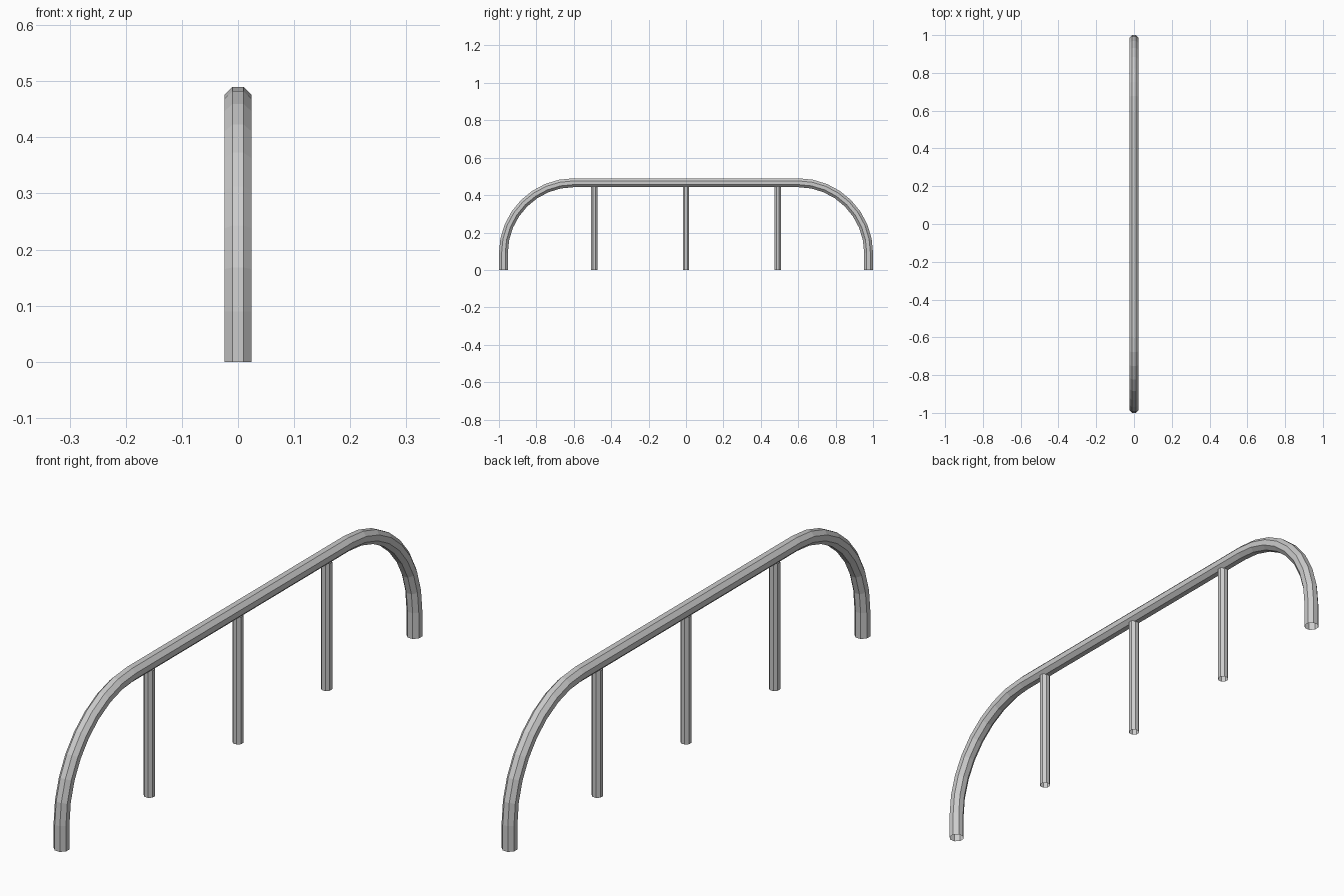
import bpy, bmesh
from math import sin, cos, pi
from mathutils import Vector

if "Cube" in bpy.data.objects:
    bpy.data.objects.remove(bpy.data.objects["Cube"])

SIDES = 8


def tube(name, path, apothem):
    """Open octagonal tube; path holds (y, z, angle of outward normal in the yz plane)."""
    r = apothem / cos(pi / SIDES)
    bm = bmesh.new()
    rings = []
    for y, z, t in path:
        normal = Vector((0, cos(t), sin(t)))
        ring = []
        for i in range(SIDES):
            a = 2 * pi * (i + 0.5) / SIDES
            ring.append(bm.verts.new(Vector((r * cos(a), y, z)) + normal * r * sin(a)))
        rings.append(ring)
    for a, b in zip(rings, rings[1:]):
        for i in range(SIDES):
            j = (i + 1) % SIDES
            bm.faces.new((a[i], a[j], b[j], b[i]))
    bmesh.ops.recalc_face_normals(bm, faces=bm.faces)
    mesh = bpy.data.meshes.new(name)
    bm.to_mesh(mesh)
    bm.free()
    ob = bpy.data.objects.new(name, mesh)
    bpy.context.collection.objects.link(ob)
    return ob


# Bent rail: vertical foot, quarter bend, straight top, mirrored bend and foot
AP, BEND, CY, CZ, SEGS = 0.0238, 0.3762, 0.6, 0.09, 8
half = [(CY + BEND, 0, 0)]
for i in range(SEGS + 1):
    t = pi / 2 * i / SEGS
    half.append((CY + BEND * cos(t), CZ + BEND * sin(t), t))
path = half + [(-y, z, pi - t) for y, z, t in reversed(half)]
tube("bent_rail", path, AP)

# Three upright posts under the rail
for label, y in (("front", -0.49), ("middle", 0), ("back", 0.49)):
    tube(label + "_post", [(y, 0, 0), (y, CZ + BEND - AP + 0.003, 0)], 0.0172)
